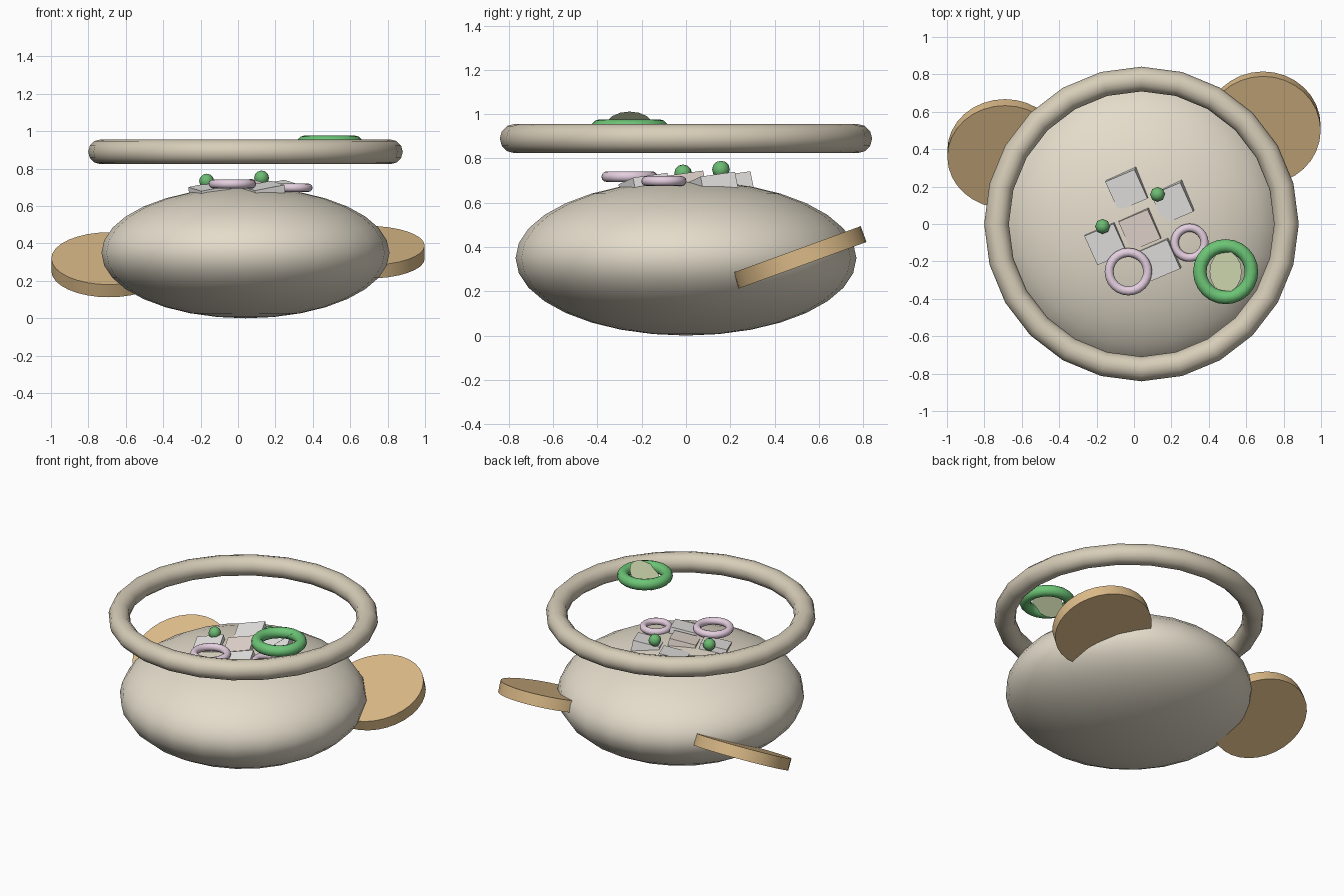
import bpy
from math import radians

if "Cube" in bpy.data.objects:
    bpy.data.objects.remove(bpy.data.objects["Cube"])


def material(name, rgb):
    m = bpy.data.materials.new(name)
    m.diffuse_color = (*rgb, 1)
    m.use_nodes = True
    m.node_tree.nodes["Principled BSDF"].inputs["Base Color"].default_value = m.diffuse_color
    return m


CLAY = material("clay", (0.78, 0.72, 0.60))
RIM = material("rim_clay", (0.68, 0.61, 0.48))
CRUST = material("crust", (0.72, 0.50, 0.25))
PEEL = material("lime_peel", (0.15, 0.55, 0.18))
PULP = material("lime_pulp", (0.72, 0.80, 0.50))
ONION = material("onion", (0.78, 0.62, 0.74))
FISH = material("fish", (0.85, 0.84, 0.82))
SALMON = material("salmon", (0.85, 0.74, 0.68))
HERB = material("herb", (0.15, 0.50, 0.17))


def finish(name, mat, smooth=True):
    ob = bpy.context.object
    ob.name = name
    ob.data.materials.append(mat)
    if smooth:
        bpy.ops.object.shade_smooth_by_angle(angle=radians(50))
    return ob


def ring(name, loc, major, minor, mat, segs=24):
    bpy.ops.mesh.primitive_torus_add(location=loc, major_radius=major, minor_radius=minor,
                                     major_segments=segs, minor_segments=12)
    return finish(name, mat)


# Bowl body and floating rim
bpy.ops.mesh.primitive_uv_sphere_add(segments=24, ring_count=16, radius=1, location=(0.04, 0, 0.35))
bpy.context.object.scale = (0.77, 0.77, 0.35)
finish("bowl_body", CLAY)
ring("bowl_rim", (0.04, 0, 0.89), 0.775, 0.066, RIM)

# Tilted crisp discs at the sides
for name, loc, tilt in (("left_disc", (-0.69, 0.376, 0.286), 27),
                        ("right_disc", (0.69, 0.513, 0.353), 20)):
    bpy.ops.mesh.primitive_cylinder_add(vertices=32, radius=0.308, depth=0.076,
                                        location=loc, rotation=(radians(tilt), 0, 0))
    finish(name, CRUST)

# Diced chunks: x, y and height of the top face centre
chunks = [(-0.035, 0.19, 0.717, FISH), (0.21, 0.12, 0.715, FISH), (0.035, -0.024, 0.72, SALMON),
          (-0.147, -0.10, 0.707, FISH), (0.14, -0.185, 0.71, FISH)]
for i, (x, y, top, mat) in enumerate(chunks):
    bpy.ops.mesh.primitive_cube_add(size=1, location=(x, y, top - 0.05), rotation=(0.13, -0.18, 0.4))
    bpy.context.object.scale = (0.172, 0.172, 0.10)
    finish(f"chunk_{i + 1}", mat, smooth=False)

# Onion rings
ring("onion_ring_large", (-0.03, -0.255, 0.718), 0.103, 0.024, ONION)
ring("onion_ring_small", (0.297, -0.10, 0.698), 0.08, 0.022, ONION)

# Herb balls
for i, loc in enumerate([(0.126, 0.158, 0.75), (-0.168, -0.013, 0.733)]):
    bpy.ops.mesh.primitive_uv_sphere_add(segments=8, ring_count=6, radius=0.04, location=loc)
    finish(f"herb_ball_{i + 1}", HERB)

# Lime wheel: peel ring with a thin tilted slice inside
ring("lime_peel", (0.49, -0.255, 0.94), 0.138, 0.036, PEEL)
bpy.ops.mesh.primitive_circle_add(vertices=16, radius=0.112, fill_type='NGON',
                                  location=(0.49, -0.255, 0.94), rotation=(0, radians(-40), 0))
finish("lime_slice", PULP, smooth=False)
